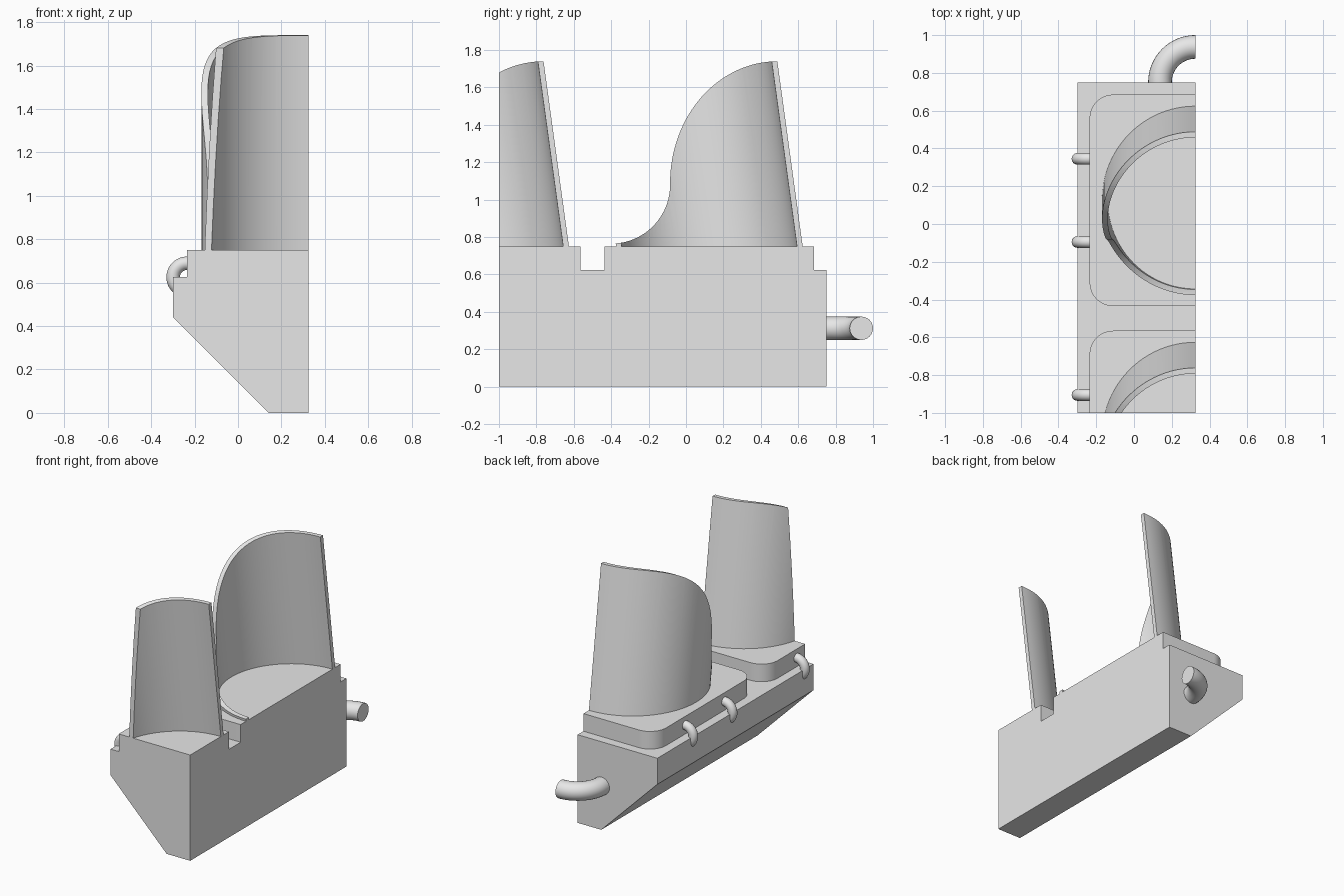
import bpy
import bmesh
from math import sin, cos, pi, radians
from mathutils import Matrix, Vector

if "Cube" in bpy.data.objects:
    bpy.data.objects.remove(bpy.data.objects["Cube"], do_unlink=True)

CUT_X, CUT_Y = 0.325, -1.0      # section planes
LAMPS = (0.125, -1.125)         # lamp centres along y
STEP_Z, PAD_Z = 0.625, 0.75
PAD_HALF = 0.56

grey = bpy.data.materials.new("plain grey")
grey.use_nodes = True
grey.diffuse_color = (0.8, 0.8, 0.8, 1)
grey.node_tree.nodes["Principled BSDF"].inputs["Base Color"].default_value = (0.8, 0.8, 0.8, 1)


def finish(bm, name, smooth=True):
    bmesh.ops.recalc_face_normals(bm, faces=bm.faces)
    mesh = bpy.data.meshes.new(name)
    bm.to_mesh(mesh)
    bm.free()
    mesh.materials.append(grey)
    obj = bpy.data.objects.new(name, mesh)
    bpy.context.collection.objects.link(obj)
    if smooth:
        shade(obj)
    return obj


def shade(obj):
    bpy.ops.object.select_all(action='DESELECT')
    obj.select_set(True)
    bpy.context.view_layer.objects.active = obj
    bpy.ops.object.shade_smooth_by_angle(angle=radians(30))


def prism(points, sweep):
    """Extrude a closed outline along a vector."""
    bm = bmesh.new()
    face = bm.faces.new([bm.verts.new(p) for p in points])
    ext = bmesh.ops.extrude_face_region(bm, geom=[face], use_keep_orig=True)
    moved = [g for g in ext["geom"] if isinstance(g, bmesh.types.BMVert)]
    bmesh.ops.translate(bm, verts=moved, vec=sweep)
    return bm


def section(bm):
    """Trim to the section planes and cap the openings."""
    for co, no in (((CUT_X, 0, 0), (1, 0, 0)), ((0, CUT_Y, 0), (0, -1, 0))):
        geom = bm.verts[:] + bm.edges[:] + bm.faces[:]
        bmesh.ops.bisect_plane(bm, geom=geom, dist=1e-5, plane_co=co,
                               plane_no=no, clear_outer=True)
        rim = [e for e in bm.edges if e.is_boundary]
        if rim:
            bmesh.ops.holes_fill(bm, edges=rim, sides=0)
    return bm


def arc(cx, cy, rx, ry, start, end, n=24):
    return [(cx + rx * cos(radians(start + (end - start) * i / n)),
             cy + ry * sin(radians(start + (end - start) * i / n)))
            for i in range(n + 1)]


def bent_rod(name, start, turn, radius, centre, axis, angle):
    """Spin a disc about an axis to make a bent round bar."""
    bm = bmesh.new()
    bmesh.ops.create_circle(bm, cap_ends=True, segments=24, radius=radius,
                            matrix=Matrix.Translation(start) @ Matrix.Rotation(pi / 2, 4, turn))
    bmesh.ops.spin(bm, geom=bm.verts[:] + bm.edges[:] + bm.faces[:], cent=centre,
                   axis=axis, angle=angle, steps=24, use_duplicate=False)
    return finish(bm, name)


# Housing with a chamfered lower side
outline = [(CUT_X, 0), (0.14, 0), (-0.3, 0.44), (-0.3, STEP_Z), (CUT_X, STEP_Z)]
finish(prism([(x, CUT_Y, z) for x, z in outline], Vector((0, 1.75, 0))), "housing", False)


# Raised rounded door under each lamp
def door(name, cy):
    r, h = 0.125, PAD_HALF - 0.125
    pts = []
    for k, (sx, sy) in enumerate(((1, 1), (-1, 1), (-1, -1), (1, -1))):
        pts += arc(CUT_X + sx * h, cy + sy * h, r, r, 90 * k, 90 * k + 90, 12)
    bm = prism([(x, y, STEP_Z) for x, y in pts], Vector((0, 0, PAD_Z - STEP_Z)))
    return finish(section(bm), name)


# Leaning tube trimmed by a swept side outline
def visor(name, cy):
    lean, top, n = 0.137, 1.85, 96
    bm = bmesh.new()
    rings = []
    for r, z in ((0.494, PAD_Z), (0.494, top), (0.464, top), (0.464, PAD_Z)):
        oy = cy - lean * (z - PAD_Z)
        rings.append([bm.verts.new((CUT_X + r * cos(2 * pi * i / n),
                                    oy + r * 1.01 * sin(2 * pi * i / n), z)) for i in range(n)])
    for a, b in zip(rings, rings[1:] + rings[:1]):
        for i in range(n):
            j = (i + 1) % n
            bm.faces.new((a[i], a[j], b[j], b[i]))
    obj = finish(section(bm), name, False)

    side = [(-0.7, 0.6), (-0.7, 0.765)]
    side += arc(-0.525, 1.08, 0.315, 0.315, -90, 0)
    side += arc(0.365, 1.09, 0.575, 0.65, 180, 90, 32)
    side += [(0.8, 1.74), (0.8, 0.6)]
    cutter = finish(prism([(-0.5, cy + y, z) for y, z in side], Vector((1.2, 0, 0))),
                    name + "_cutter", False)
    cutter.hide_render = True
    mod = obj.modifiers.new("trim", 'BOOLEAN')
    mod.operation, mod.solver, mod.object = 'INTERSECT', 'EXACT', cutter
    bpy.ops.object.select_all(action='DESELECT')
    obj.select_set(True)
    bpy.context.view_layer.objects.active = obj
    bpy.ops.object.modifier_apply(modifier="trim")
    bpy.data.objects.remove(cutter, do_unlink=True)
    shade(obj)
    return obj


for label, y in zip(("rear", "front"), LAMPS):
    door(label + "_door", y)
    visor(label + "_visor", y)

# Hinge loops along the step
step_x = CUT_X - PAD_HALF
for i, y in enumerate((0.345, -0.095, -0.905)):
    bent_rod(f"hinge_loop_{i + 1}", Vector((step_x, y, STEP_Z + 0.064)), 'Y', 0.031,
             (step_x, y, STEP_Z), (0, 1, 0), -pi)

# Hanging pipe at the back
bent_rod("hanging_pipe", Vector((CUT_X - 0.1875, 0.75, 0.3125)), 'X', 0.0625,
         (CUT_X, 0.75, 0.3125), (0, 0, 1), -pi / 2)
